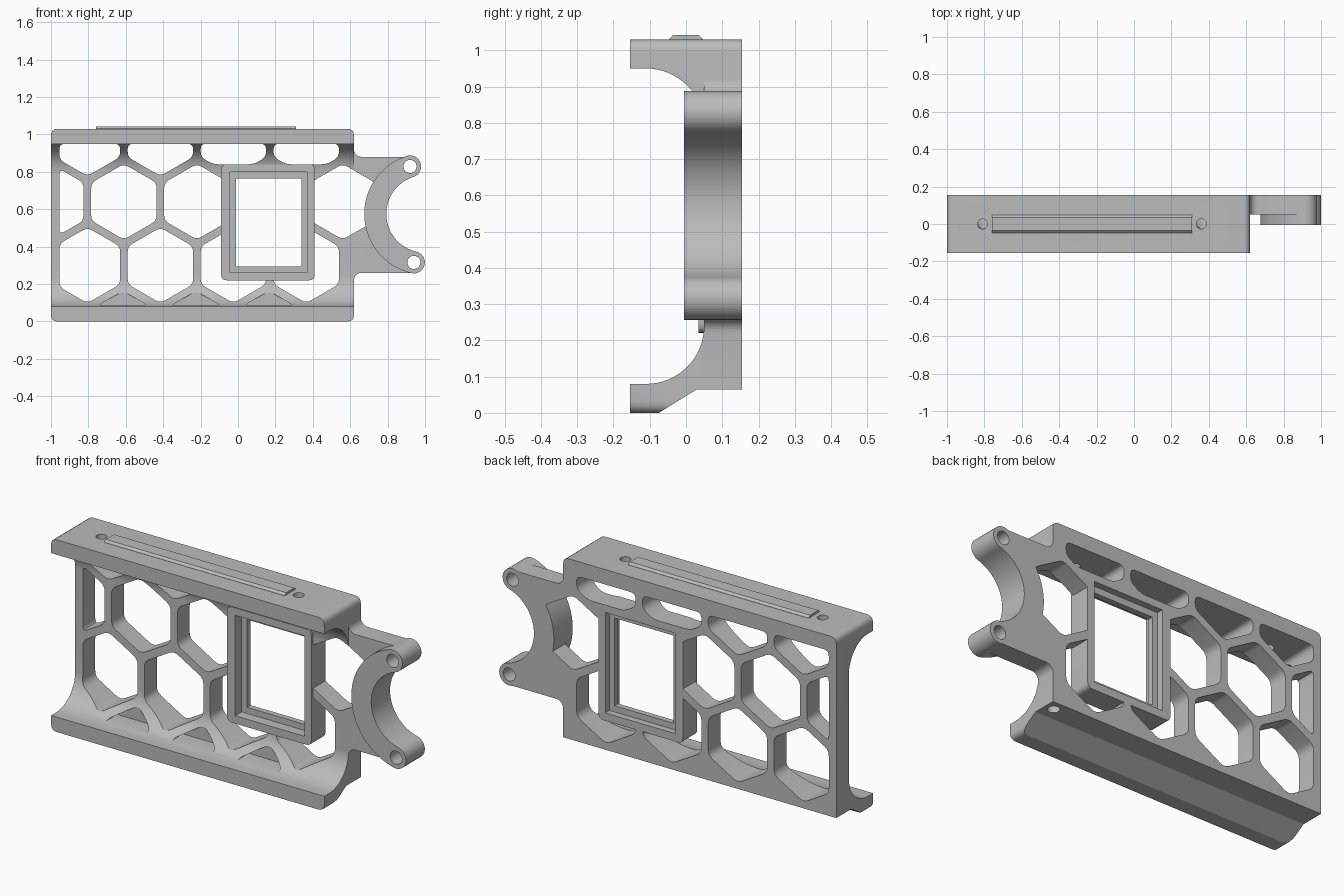
import bpy, bmesh, math
from mathutils import Vector

cube = bpy.data.objects.get("Cube")
if cube:
    bpy.data.objects.remove(cube, do_unlink=True)

grey = bpy.data.materials.new("plain_grey")
grey.use_nodes = True
grey.diffuse_color = (0.5, 0.5, 0.5, 1)
grey.node_tree.nodes["Principled BSDF"].inputs["Base Color"].default_value = (0.5, 0.5, 0.5, 1)

PLACE = {"x": lambda p, t: (t, p[0], p[1]),
         "y": lambda p, t: (p[0], t, p[1]),
         "z": lambda p, t: (p[0], p[1], t)}


def prism(name, outlines, axis, a, b):
    """Extrude one or more closed outlines along an axis from a to b."""
    bm = bmesh.new()
    for pts in outlines:
        lo = [bm.verts.new(PLACE[axis](p, a)) for p in pts]
        hi = [bm.verts.new(PLACE[axis](p, b)) for p in pts]
        bm.faces.new(lo)
        bm.faces.new(hi[::-1])
        for i in range(len(pts)):
            j = (i + 1) % len(pts)
            bm.faces.new((lo[i], hi[i], hi[j], lo[j]))
    bmesh.ops.recalc_face_normals(bm, faces=bm.faces)
    mesh = bpy.data.meshes.new(name)
    bm.to_mesh(mesh)
    bm.free()
    mesh.materials.append(grey)
    obj = bpy.data.objects.new(name, mesh)
    bpy.context.collection.objects.link(obj)
    return obj


def activate(obj):
    bpy.ops.object.select_all(action="DESELECT")
    obj.select_set(True)
    bpy.context.view_layer.objects.active = obj


def combine(obj, tool, operation):
    """Apply a boolean and throw the tool away."""
    activate(obj)
    mod = obj.modifiers.new("cut", "BOOLEAN")
    mod.object, mod.operation, mod.solver = tool, operation, "EXACT"
    bpy.ops.object.modifier_apply(modifier=mod.name)
    bpy.data.objects.remove(tool, do_unlink=True)


def arc(cx, cy, r, start, end, steps=16):
    angles = [math.radians(start + (end - start) * i / steps) for i in range(steps + 1)]
    return [(cx + r * math.cos(t), cy + r * math.sin(t)) for t in angles]


def circle(cx, cy, r, steps=32):
    return arc(cx, cy, r, 0, 360, steps)[:-1]


def rect(x0, x1, y0, y1):
    return [(x0, y0), (x1, y0), (x1, y1), (x0, y1)]


def rounded(pts, r, steps=4):
    """Round every corner of an outline."""
    out = []
    for i, p in enumerate(pts):
        p, before, after = Vector(p), Vector(pts[i - 1]), Vector(pts[(i + 1) % len(pts)])
        a = p + (before - p).normalized() * min(r, 0.45 * (before - p).length)
        b = p + (after - p).normalized() * min(r, 0.45 * (after - p).length)
        for k in range(steps + 1):
            t = k / steps
            out.append(tuple(a * (1 - t) ** 2 + p * 2 * t * (1 - t) + b * t * t))
    return out


def clip(pts, axis, limit, sign):
    """Keep the part of a convex outline where sign * (coordinate - limit) >= 0."""
    out = []
    for i, q in enumerate(pts):
        p = pts[i - 1]
        dp, dq = sign * (p[axis] - limit), sign * (q[axis] - limit)
        if dp * dq < 0:
            t = dp / (dp - dq)
            out.append((p[0] + t * (q[0] - p[0]), p[1] + t * (q[1] - p[1])))
        if dq >= 0:
            out.append(q)
    return out


def cell(x, z, low=0.0, high=0.95):
    """Honeycomb opening, trimmed to the border of the plate."""
    pts = [(x + 0.202 * math.sin(k * math.pi / 3), z + 0.202 * math.cos(k * math.pi / 3))
           for k in range(6)]
    pts = clip(clip(clip(pts, 0, -0.955, 1), 1, low, 1), 1, high, -1)
    return rounded(pts, 0.03)


# Bracket body: back web with a curved flange above and below
section = [(-0.155, 0), (-0.075, 0), (0.03, 0.065), (0.155, 0.065), (0.155, 1.03), (-0.155, 1.03)]
section += [(-0.155, 0.95)] + arc(-0.11, 0.79, 0.16, 90, 0)
section += arc(-0.11, 0.24, 0.16, 0, -90) + [(-0.155, 0.08)]
body = prism("bracket_body", [section], "x", -1, 0.62)
combine(body, prism("corners", [rounded(rect(-1, 0.62, 0, 1.03), 0.035)], "y", -0.3, 0.3), "INTERSECT")

# Side arm plate with filleted roots
arm = [(0.55, 0.92)] + arc(0.66, 0.92, 0.04, 180, 270, 6) + [(0.92, 0.88), (0.92, 0.26)]
arm += arc(0.66, 0.22, 0.04, 90, 180, 6) + [(0.55, 0.22)]
combine(body, prism("arm", [arm], "y", 0.05, 0.155), "UNION")

# Honeycomb openings
PITCH = 0.39
cells = [cell(-0.805 + PITCH * i, 0.30) for i in range(4)]
cells += [cell(-1.0 + PITCH * i, 0.64) for i in range(5)]
cells += [cell(-0.805 + PITCH * i, 0.98, 0.84 if i > 1 else 0) for i in range(4)]
combine(body, prism("cells", cells, "y", -0.3, 0.3), "DIFFERENCE")

# Shallow pockets in the lower curve
pockets = [cell(-0.615 + PITCH * i, -0.04, 0.085) for i in range(3)]
combine(body, prism("pockets", pockets, "y", -0.3, 0.03), "DIFFERENCE")

# Window frame with an inner lip
combine(body, prism("window", [rounded(rect(-0.09, 0.41, 0.22, 0.84), 0.03)], "y", 0.035, 0.155), "UNION")
combine(body, prism("opening", [rect(-0.01, 0.34, 0.295, 0.765)], "y", -0.3, 0.3), "DIFFERENCE")
for y0, y1 in ((-0.3, 0.09), (0.12, 0.3)):
    combine(body, prism("recess", [rect(-0.042, 0.37, 0.262, 0.80)], "y", y0, y1), "DIFFERENCE")

# Curved clamp with two round lugs
CX, CZ, MID, HALF = 1.0, 0.575, 0.266, 0.059
TOP, LOW = 107.5, 257
lugs = [arc(CX, CZ, MID, a, a, 1)[0] for a in (TOP, LOW)]
clamp = arc(CX, CZ, MID + HALF, TOP, LOW, 40)
clamp += arc(*lugs[1], HALF, LOW, LOW + 180)[1:-1]
clamp += arc(CX, CZ, MID - HALF, LOW, TOP, 40)
clamp += arc(*lugs[0], HALF, TOP - 180, TOP)[1:-1]
combine(body, prism("bore", [circle(CX, CZ, MID - HALF + 0.01, 64)], "y", -0.3, 0.3), "DIFFERENCE")
combine(body, prism("clamp", [clamp], "y", -0.005, 0.155), "UNION")
combine(body, prism("lug_holes", [circle(*c, 0.035) for c in lugs], "y", -0.3, 0.3), "DIFFERENCE")

# Screw holes through the top flange and into the base
combine(body, prism("screws", [circle(-0.81, 0, 0.027), circle(0.36, 0, 0.027)], "z", 0.9, 1.1), "DIFFERENCE")
combine(body, prism("base_screw", [circle(0.57, 0.1, 0.03)], "z", 0, 0.16), "DIFFERENCE")

# Raised chamfered rail on the top
rail_section = [(-0.047, 1.025), (-0.047, 1.031), (-0.035, 1.042),
                (0.035, 1.042), (0.047, 1.031), (0.047, 1.025)]
rail = prism("top_rail", [rail_section], "x", -0.76, 0.31)

for obj in (body, rail):
    activate(obj)
    bpy.ops.object.shade_smooth_by_angle(angle=math.radians(30))
